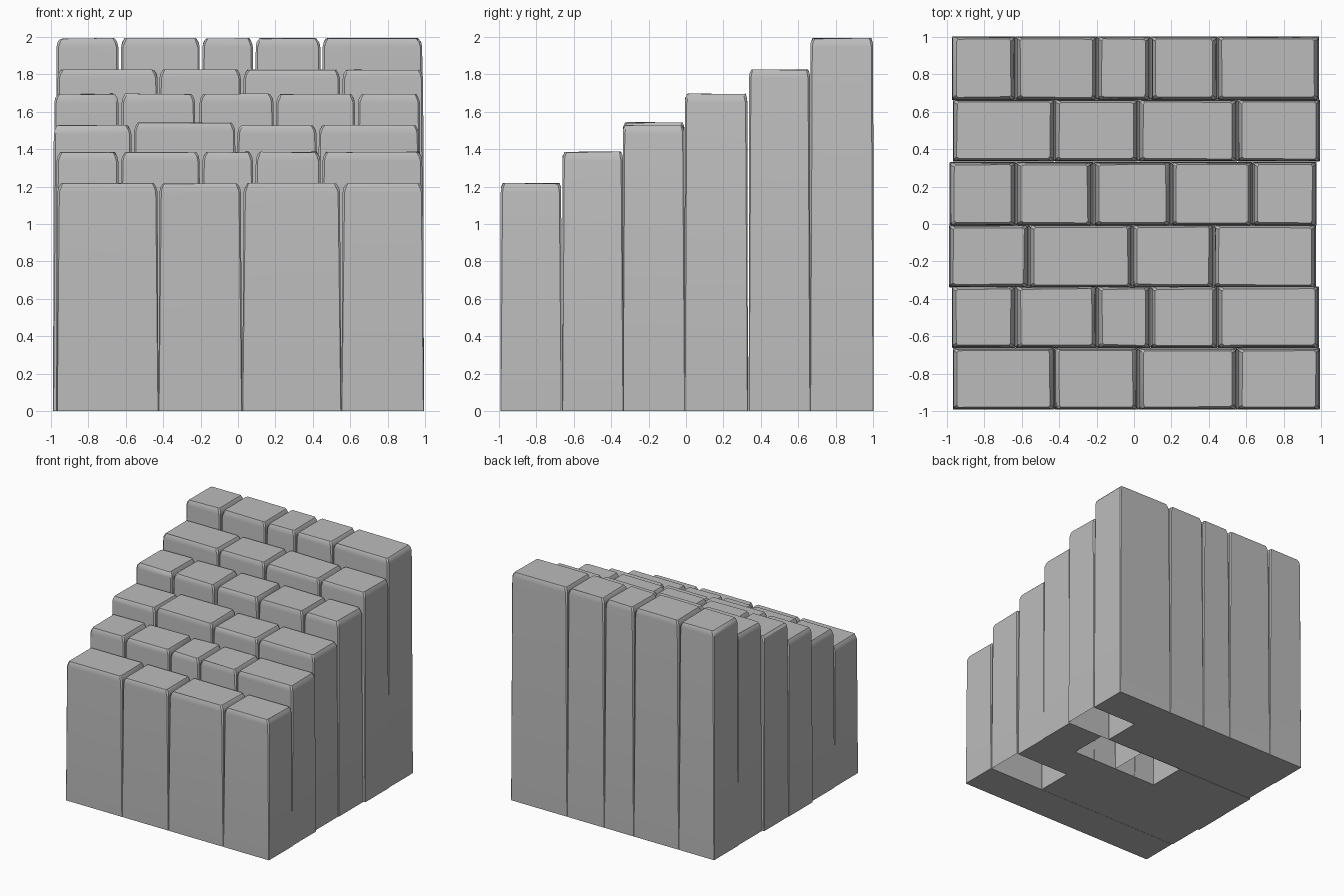
import bpy, bmesh, random
from mathutils import Vector

if "Cube" in bpy.data.objects:
    bpy.data.objects.remove(bpy.data.objects["Cube"])

random.seed(4)

stone = bpy.data.materials.new("grey stone")
stone.diffuse_color = (0.5, 0.5, 0.5, 1)
stone.use_nodes = True
stone.node_tree.nodes["Principled BSDF"].inputs["Base Color"].default_value = stone.diffuse_color

# Repeating courses: (left x, right x, height offset) of each block
COURSE_A = [(-.965, -.43, 0), (-.42, .015, 0), (.03, .545, 0), (.56, .99, 0)]
COURSE_B = [(-.97, -.64, 0), (-.625, -.205, 0), (-.19, .08, 0), (.095, .44, 0), (.452, .985, 0)]
COURSE_C = [(-.985, -.57, 0), (-.555, -.015, .015), (-.003, .42, 0), (.432, .968, 0)]
COURSE_D = [(-.982, -.64, 0), (-.622, -.23, 0), (-.205, .19, 0), (.205, .625, 0), (.642, .973, 0)]

# Each step: course, front y, back y, top z, blocks that are open underneath
STEPS = [
    (COURSE_A, -.99, -.667, 1.22, ()),
    (COURSE_B, -.66, -.337, 1.387, (4,)),
    (COURSE_C, -.337, -.008, 1.53, ()),
    (COURSE_D, -.006, .328, 1.697, (2, 3)),
    (COURSE_A, .337, .662, 1.827, (3,)),
    (COURSE_B, .665, 1.0, 1.995, ()),
]


def ring(bm, x0, x1, y0, y1, z, cut, wear=0.0, sink=0.0):
    """Rectangle with clipped corners, optionally worn inward and down."""
    pts = [(x0 + cut, y0), (x1 - cut, y0), (x1, y0 + cut), (x1, y1 - cut),
           (x1 - cut, y1), (x0 + cut, y1), (x0, y1 - cut), (x0, y0 + cut)]
    mid = Vector(((x0 + x1) / 2, (y0 + y1) / 2))
    out = []
    for p in pts:
        q = Vector(p)
        q += (mid - q).normalized() * random.uniform(0, wear)
        out.append(bm.verts.new((q.x, q.y, z - random.uniform(0, sink))))
    return out


def block(name, x0, x1, y0, y1, z, open_base, spread):
    bm = bmesh.new()
    # Base flares slightly so neighbouring columns close up near the ground
    left, right = spread
    rings = [
        ring(bm, x0 - left, x1 + right, y0 - .002, y1 + .003, 0, .003),
        ring(bm, x0, x1, y0, y1, z - .05, .010),
        ring(bm, x0 + .004, x1 - .004, y0 + .001, y1 - .001, z - .022, .012, .004, .006),
        ring(bm, x0 + .016, x1 - .016, y0 + .010, y1 - .008, z, .010, .008, .006),
    ]
    for a, b in zip(rings, rings[1:]):
        for i in range(8):
            j = (i + 1) % 8
            bm.faces.new((a[i], a[j], b[j], b[i]))
    bm.faces.new(rings[-1])
    if not open_base:
        bm.faces.new(rings[0][::-1])
    mesh = bpy.data.meshes.new(name)
    bm.to_mesh(mesh)
    bm.free()
    mesh.materials.append(stone)
    ob = bpy.data.objects.new(name, mesh)
    bpy.context.collection.objects.link(ob)
    ob.select_set(True)
    bpy.context.view_layer.objects.active = ob


# Stone columns, step by step
for s, (course, y0, y1, z, hollow) in enumerate(STEPS, 1):
    for i, (x0, x1, rise) in enumerate(course):
        left = .004 if i == 0 else (x0 - course[i - 1][1]) / 2
        right = .004 if i == len(course) - 1 else (course[i + 1][0] - x1) / 2
        block(f"step_{s}_stone_{i + 1}", x0, x1, y0, y1, z + rise, i in hollow, (left, right))

bpy.ops.object.shade_smooth_by_angle(angle=0.5)
